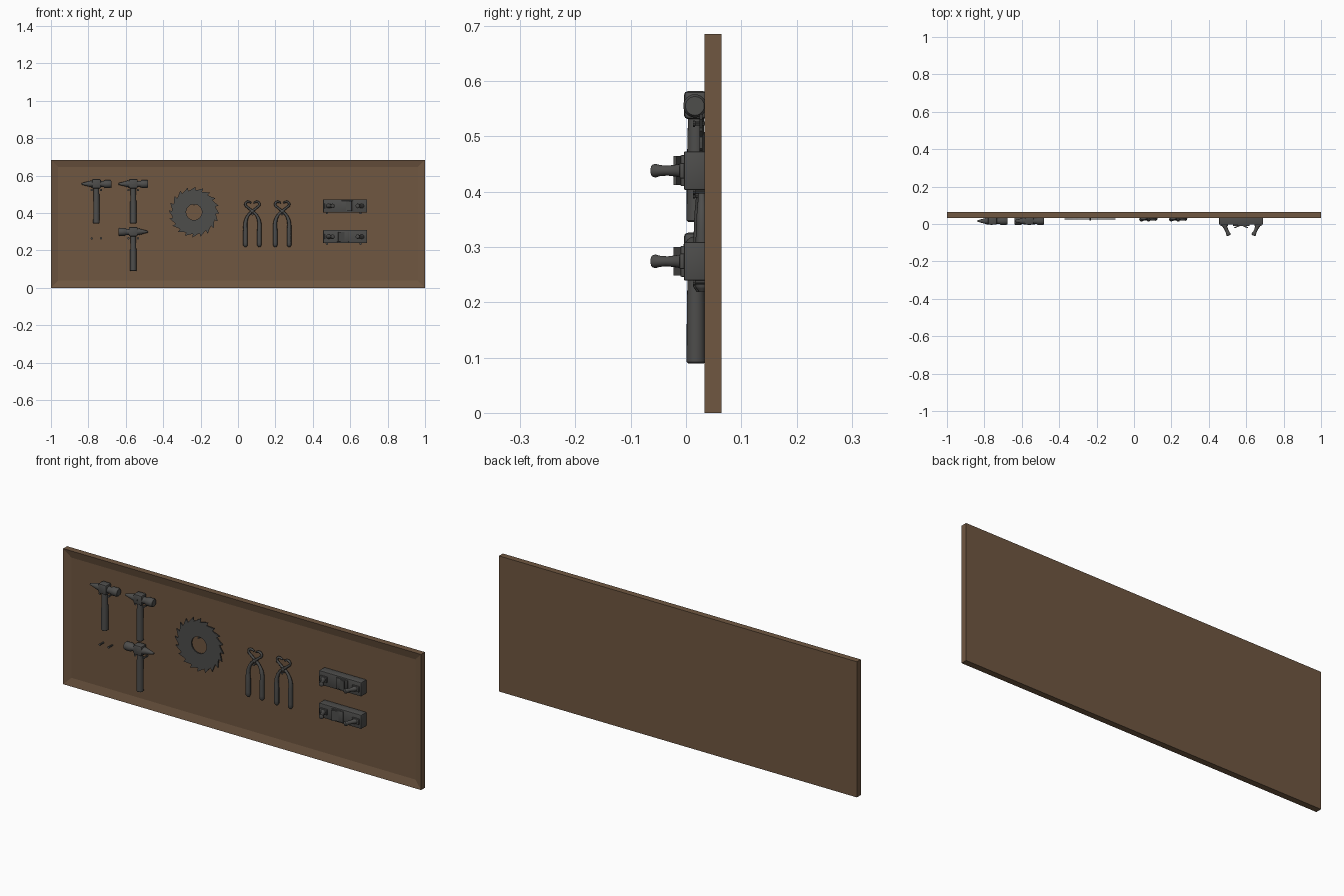
import bpy, bmesh, math
from mathutils import Matrix, Vector

if "Cube" in bpy.data.objects:
    bpy.data.objects.remove(bpy.data.objects["Cube"])


def material(name, rgb):
    m = bpy.data.materials.new(name)
    m.diffuse_color = (*rgb, 1)
    m.use_nodes = True
    m.node_tree.nodes["Principled BSDF"].inputs["Base Color"].default_value = m.diffuse_color
    return m


WOOD = material("brown wood", (0.16, 0.095, 0.053))
STEEL = material("dark steel", (0.075, 0.074, 0.071))


def finish(bm, name, mat=STEEL, smooth=True):
    bmesh.ops.recalc_face_normals(bm, faces=bm.faces[:])
    me = bpy.data.meshes.new(name)
    bm.to_mesh(me)
    bm.free()
    ob = bpy.data.objects.new(name, me)
    bpy.context.collection.objects.link(ob)
    me.materials.append(mat)
    if smooth:
        bpy.ops.object.select_all(action='DESELECT')
        ob.select_set(True)
        bpy.context.view_layer.objects.active = ob
        bpy.ops.object.shade_smooth_by_angle(angle=math.radians(35))
    return ob


def box(bm, x, y, z, rot=None, bevel=0.0):
    """Box from (min, max) ranges, optionally turned about z and bevelled."""
    c = Vector([(r[0] + r[1]) / 2 for r in (x, y, z)])
    s = [r[1] - r[0] for r in (x, y, z)]
    m = Matrix.Translation(c) @ Matrix.Rotation(rot or 0, 4, 'Z') @ Matrix.Diagonal((*s, 1))
    verts = bmesh.ops.create_cube(bm, size=1, matrix=m)["verts"]
    if bevel:
        edges = list({e for v in verts for e in v.link_edges})
        bmesh.ops.bevel(bm, geom=edges, offset=bevel, segments=2, affect='EDGES', profile=0.5)


def lathe(bm, start, direction, profile, n=20):
    """Closed turned shape: profile is (distance along direction, radius)."""
    q = Vector(direction).to_track_quat('Z', 'Y')
    rings = []
    for d, r in profile:
        rings.append([bm.verts.new(Vector(start) + q @ Vector(
            (r * math.cos(2 * math.pi * i / n), r * math.sin(2 * math.pi * i / n), d)))
            for i in range(n)])
    for a, b in zip(rings, rings[1:]):
        for i in range(n):
            bm.faces.new((a[i], a[(i + 1) % n], b[(i + 1) % n], b[i]))
    bm.faces.new(rings[0])
    bm.faces.new(rings[-1])


# Backboard with a shallow recessed panel
bm = bmesh.new()
box(bm, (-1, 1), (0.033, 0.064), (0, 0.685))
front = min(bm.faces, key=lambda f: f.calc_center_median().y)
bmesh.ops.inset_region(bm, faces=[front], thickness=0.055)
bmesh.ops.translate(bm, vec=(0, 0.010, 0), verts=front.verts[:])
finish(bm, "backboard", WOOD, False)


# Hammers: handle, hub, round striking face and wedge tip
def hammer(name, x, z, side):
    bm = bmesh.new()
    lathe(bm, (x, 0.018, z - 0.208), (0, 0, 1),
          [(0, 0.014), (0.003, 0.017), (0.10, 0.0165), (0.205, 0.014)])
    finish(bm, name + "_handle")
    bm = bmesh.new()
    box(bm, (x - 0.024, x + 0.024), (-0.004, 0.038), (z - 0.022, z + 0.029), bevel=0.008)
    lathe(bm, (x, 0.016, z + 0.002), (side, 0, 0),
          [(0, 0.019), (0.03, 0.016), (0.038, 0.016), (0.046, 0.021),
           (0.074, 0.021), (0.08, 0.017)], 24)
    lathe(bm, (x, 0.016, z + 0.003), (-side, 0, 0),
          [(0, 0.021), (0.028, 0.018), (0.08, 0.004)], 16)
    finish(bm, name + "_head")


hammer("hammer_upper_left", -0.757, 0.553, 1)
hammer("hammer_upper_right", -0.560, 0.553, 1)
hammer("hammer_lower", -0.560, 0.297, -1)

# Pegs that carry the tools
bm = bmesh.new()
pegs = [(x + s * 0.025, z) for x in (-0.757, -0.560) for z in (0.523, 0.265) for s in (-1, 1)]
pegs += [(x, z) for x in (0.475, 0.655) for z in (0.400, 0.236)]
pegs += [(x, 0.393) for x in (0.078, 0.236)]
for x, z in pegs:
    lathe(bm, (x, 0.013, z), (0, 1, 0), [(0, 0.006), (0.003, 0.006), (0.004, 0.004), (0.034, 0.004)], 10)
lathe(bm, (-0.235, 0.019, 0.443), (0, 1, 0), [(0, 0.004), (0.028, 0.004)], 10)
finish(bm, "pegs")

# Circular saw blade
bm = bmesh.new()
teeth = 20
outer, inner = [], []
for i in range(teeth):
    for da, r in ((0, 0.116), (-0.06, 0.136), (0.16, 0.120)):
        a = 2 * math.pi * i / teeth
        outer.append(bm.verts.new((-0.235 + r * math.cos(a + da), 0.024, 0.405 + r * math.sin(a + da))))
        b = a + max(da, 0) * 1.2 + (0.08 if da < 0 else 0)
        inner.append(bm.verts.new((-0.235 + 0.042 * math.cos(b), 0.024, 0.405 + 0.042 * math.sin(b))))
n = len(outer)
for i in range(n):
    j = (i + 1) % n
    bm.faces.new((outer[i], outer[j], inner[j], inner[i]))
ext = bmesh.ops.extrude_face_region(bm, geom=bm.faces[:])
bmesh.ops.translate(bm, vec=(0, 0.006, 0), verts=[v for v in ext["geom"] if isinstance(v, bmesh.types.BMVert)])
finish(bm, "saw_blade", smooth=False)


# Pincers: two mirrored bent arms crossing at a rivet
ARM = [(0.037, 0.219, 0.006), (0.037, 0.228, 0.012), (0.037, 0.30, 0.012), (0.036, 0.355, 0.010),
       (0.021, 0.390, 0.007), (0, 0.410, 0.007), (-0.022, 0.428, 0.006), (-0.038, 0.446, 0.006),
       (-0.028, 0.460, 0.006), (-0.006, 0.455, 0.004)]


def pincers(name, cx):
    for s, label in ((1, "right"), (-1, "left")):
        cu = bpy.data.curves.new(name + "_arm_" + label, 'CURVE')
        cu.dimensions = '3D'
        cu.bevel_depth = 1.0
        cu.bevel_resolution = 2
        cu.use_fill_caps = True
        cu.resolution_u = 4
        sp = cu.splines.new('BEZIER')
        sp.bezier_points.add(len(ARM) - 1)
        for p, (x, z, r) in zip(sp.bezier_points, ARM):
            p.co = (cx + s * x, 0.027 + s * 0.002, z)
            p.radius = r
            p.handle_left_type = p.handle_right_type = 'AUTO'
        cu.materials.append(STEEL)
        ob = bpy.data.objects.new(cu.name, cu)
        bpy.context.collection.objects.link(ob)
        bpy.ops.object.select_all(action='DESELECT')
        ob.select_set(True)
        bpy.context.view_layer.objects.active = ob
        bpy.ops.object.convert(target='MESH')
        bpy.ops.object.shade_smooth_by_angle(angle=math.radians(50))
    bm = bmesh.new()
    lathe(bm, (cx, 0.016, 0.410), (0, 1, 0), [(0, 0.006), (0.002, 0.009), (0.022, 0.009)], 14)
    finish(bm, name + "_rivet")


pincers("pincers_left", 0.077)
pincers("pincers_right", 0.236)


# Hand planes: body, cutter, wedge block and two slanted grips
def plane(name, z, side):
    cx = 0.573
    bm = bmesh.new()
    box(bm, (cx - 0.118, cx + 0.118), (-0.004, 0.040), (z - 0.035, z + 0.035), bevel=0.003)
    finish(bm, name + "_body")
    bm = bmesh.new()
    bx = cx + side * 0.012
    box(bm, (bx - 0.032, bx + 0.032), (-0.010, 0.002), (z - 0.028, z + 0.028), bevel=0.002)
    box(bm, (bx - 0.026, bx + 0.026), (-0.013, -0.007), (z - 0.026, z + 0.026), rot=-side * 0.4)
    finish(bm, name + "_cutter")
    bm = bmesh.new()
    for s in (-1, 1):
        gx = cx + s * 0.090
        box(bm, (gx - 0.020, gx + 0.020), (-0.012, 0.0), (z - 0.014, z + 0.014), bevel=0.003)
        lathe(bm, (gx, -0.006, z), (-s * 0.45, -1, 0),
              [(0, 0.013), (0.012, 0.011), (0.030, 0.009), (0.045, 0.010), (0.054, 0.0125),
               (0.059, 0.011), (0.061, 0.007)], 16)
    finish(bm, name + "_grips")


plane("hand_plane_upper", 0.438, 1)
plane("hand_plane_lower", 0.274, -1)
